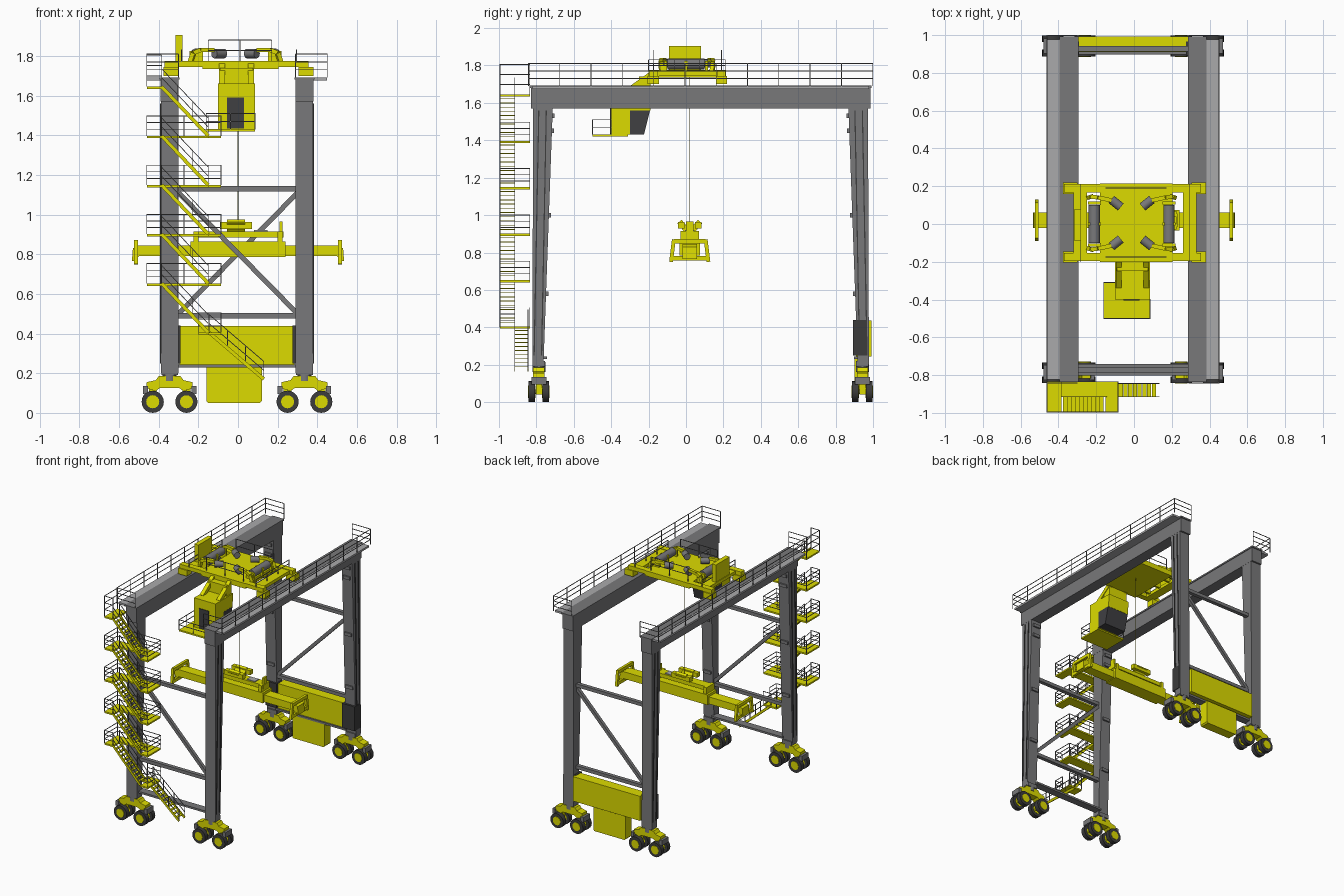
import bpy
import bmesh
import math
from mathutils import Vector, Matrix

default_cube = bpy.data.objects.get("Cube")
if default_cube:
    bpy.data.objects.remove(default_cube, do_unlink=True)


def material(name, red, green, blue):
    mat = bpy.data.materials.new(name)
    mat.use_nodes = True
    colour = (red, green, blue, 1)
    mat.diffuse_color = colour
    mat.node_tree.nodes["Principled BSDF"].inputs["Base Color"].default_value = colour
    return mat


yellow = material("safety yellow", .72, .71, 0)
steel = material("steel grey", .19, .19, .195)
pale = material("walkway grey", .4, .4, .41)
railing = material("railing grey", .19, .19, .19)
black = material("tyre black", .045, .045, .045)
glass = material("dark glass", .05, .05, .055)
cable = material("cable olive", .2, .19, .01)


class Part:
    """Collects simple solids into one named object."""

    def __init__(self, name, mat):
        self.name, self.mat, self.bm = name, mat, bmesh.new()

    def box(self, xs, ys, zs):
        centre = Vector([sum(s) / 2 for s in (xs, ys, zs)])
        size = [abs(s[1] - s[0]) for s in (xs, ys, zs)]
        matrix = Matrix.Translation(centre) @ Matrix.Diagonal((*size, 1))
        bmesh.ops.create_cube(self.bm, size=1, matrix=matrix)

    def aligned(self, start, end):
        start, end = Vector(start), Vector(end)
        turn = (end - start).to_track_quat('Z', 'Y').to_matrix().to_4x4()
        return Matrix.Translation((start + end) / 2) @ turn, (end - start).length

    def bar(self, start, end, width, depth=None):
        matrix, length = self.aligned(start, end)
        scale = Matrix.Diagonal((width, depth or width, length, 1))
        bmesh.ops.create_cube(self.bm, size=1, matrix=matrix @ scale)

    def rod(self, start, end, radius, sides=16):
        matrix, length = self.aligned(start, end)
        bmesh.ops.create_cone(self.bm, cap_ends=True, segments=sides, radius1=radius,
                              radius2=radius, depth=length, matrix=matrix)

    def prism(self, axis, profile, low, high):
        def place(point, level):
            coords = list(point)
            coords.insert(axis, level)
            return self.bm.verts.new(coords)
        ends = [[place(p, level) for p in profile] for level in (low, high)]
        for ring in ends:
            self.bm.faces.new(ring)
        for i in range(len(profile)):
            j = (i + 1) % len(profile)
            self.bm.faces.new((ends[0][i], ends[0][j], ends[1][j], ends[1][i]))

    def rail(self, path, height=.11, spacing=.16, bars=3):
        up = Vector((0, 0, height))
        for a, b in zip(path, path[1:]):
            a, b = Vector(a), Vector(b)
            for k in range(1, bars + 1):
                self.bar(a + up * k / bars, b + up * k / bars, .004)
            count = max(1, round((b - a).length / spacing))
            for k in range(count + 1):
                foot = a.lerp(b, k / count)
                self.bar(foot, foot + up, .004)

    def finish(self, smooth=False):
        bmesh.ops.recalc_face_normals(self.bm, faces=self.bm.faces)
        mesh = bpy.data.meshes.new(self.name)
        self.bm.to_mesh(mesh)
        self.bm.free()
        mesh.materials.append(self.mat)
        obj = bpy.data.objects.new(self.name, mesh)
        bpy.context.collection.objects.link(obj)
        if smooth:
            bpy.ops.object.select_all(action='DESELECT')
            bpy.context.view_layer.objects.active = obj
            obj.select_set(True)
            bpy.ops.object.shade_smooth_by_angle(angle=math.radians(35))


MID = .078                     # gantry centre along y
SIDES = ((-.345, -1), (.335, 1))   # leg centre x and outward direction
ENDS = (-1, 1)

# Portal frame: tapered legs, girders, walkways
legs, girders = Part("legs", steel), Part("girders", steel)
walks, rails = Part("walkways", pale), Part("walkway_railings", railing)
conduits = Part("leg_conduits", black)
for x, out in SIDES:
    for end in ENDS:
        taper = [(MID + end * d, z) for d, z in ((.9, .2), (.84, .2), (.79, 1.58), (.895, 1.58))]
        legs.prism(0, taper, x - .044, x + .044)
        for z in (.58, 1, 1.45, 1.53):
            d = .84 - .036 * (z - .2) - .004
            legs.box((x - .03, x + .03), (MID + end * (d - .008), MID + end * (d + .02)), (z - .012, z + .012))
        for s in (-.02, .02):
            conduits.bar((x + out * .046, MID + end * .87 + s, .25),
                         (x + out * .046, MID + end * .845 + s, 1.56), .006)
    girders.box((x - .045, x + .045), (MID - .908, MID + .908), (1.57, 1.685))
    girders.box((x - .05, x + .05), (MID - .915, MID + .915), (1.68, 1.692))
    edge = x + out * .115
    walks.box((x + out * .045, edge), (MID - .9, MID + .9), (1.675, 1.69))
    inner = x - out * .045
    rails.rail([(inner, MID - .92, 1.69), (edge, MID - .92, 1.69),
                (edge, MID + .92, 1.69), (inner, MID + .92, 1.69)], .12, .17)

# End bracing and sills
braces = Part("end_braces", steel)
for end in ENDS:
    y = MID + end * .85
    for z in (.49, 1.13):
        braces.box((-.31, .3), (y - .015, y + .015), (z - .013, z + .013))
    braces.bar((.3 * end, y, 1.11), (-.3 * end, y, .5), .025)
    braces.box((-.31, .3), (y - .03, y + .03), (.23, .245))
for part in (legs, girders, walks, rails, conduits, braces):
    part.finish()

# Power pack and tank on the rear end
pack = Part("power_pack", yellow)
pack.box((-.295, .285), (.91, .992), (.245, .437))
pack.finish()
tank = Part("rear_tank", yellow)
tank.prism(1, [(-.16, .06), (-.15, .05), (.11, .05), (.12, .06), (.12, .235), (-.16, .235)], .9, .975)
tank.finish()
# Dark cabinets wrapped round the rear leg feet
cabinets = Part("leg_cabinets", black)
for xs in ((-.385, -.29), (.275, .384)):
    cabinets.box(xs, (.893, .966), (.25, .44))
cabinets.finish()

# Bogies with twin wheels
frames, tyres = Part("bogie_frames", yellow), Part("tyres", black)
hubs, fittings = Part("wheel_hubs", yellow), Part("bogie_fittings", steel)
half = [(0, .185), (.055, .185), (.07, .165), (.115, .155), (.118, .125), (.07, .11), (.05, .125), (0, .125)]
for x, out in SIDES:
    for end in ENDS:
        y = MID + end * .865
        outline = half + [(-u, z) for u, z in reversed(half[1:-1])]
        frames.prism(1, [(x + u, z) for u, z in outline], y - .03, y + .03)
        fittings.rod((x, y, .16), (x, y, .215), .035)
        fittings.box((x - .042, x + .042), (y - .034, y + .034), (.19, .22))
        for s in ENDS:
            wx = x + s * .085
            fittings.box((wx + s * .025, wx + s * .05), (y - .04, y + .04), (.095, .135))
            fittings.rod((wx, y - .05, .056), (wx, y + .05, .056), .012)
            frames.box((wx - .02, wx + .02), (y - .016, y + .016), (.04, .135))
            for side in ENDS:
                a, b = y + side * .02, y + side * .055
                tyres.rod((wx, a, .056), (wx, b, .056), .056, 20)
                hubs.rod((wx, a - side * .002, .056), (wx, b + side * .003, .056), .033)
frames.finish()
for part in (tyres, hubs, fittings):
    part.finish(smooth=True)

# Stair tower: landings, flights and handrails
landings, flights = Part("stair_landings", yellow), Part("stair_flights", yellow)
hand = Part("stair_handrails", railing)
OUTER, INNER, WALL = -.995, -.915, -.835
LEFT, RIGHT, STEP = -.46, -.085, .248


def flight(x0, x1, z0, z1, y0, y1):
    steps = 11
    for y in (y0, y1):
        flights.bar((x0, y, z0), (x1, y, z1), .004, .018)
        hand.rail([(x0, y, z0), (x1, y, z1)], .09, .11, 2)
    for k in range(1, steps):
        x, z = x0 + (x1 - x0) * k / steps, z0 + (z1 - z0) * k / steps
        flights.box((x - .011, x + .011), (y0, y1), (z - .002, z + .002))


for level in range(6):
    z = .405 + STEP * level
    start = -.2 if level == 0 else LEFT
    top = level == 5
    finish_x = -.38 if top else RIGHT
    landings.box((start, finish_x), (INNER, WALL), (z - .012, z))
    if level:
        landings.box((LEFT, -.385), (OUTER, INNER), (z - .012, z))
        hand.rail([(LEFT, WALL, z), (LEFT, OUTER, z), (-.385, OUTER, z)], .16 if top else .1)
        flight(-.385, -.15, z, z - STEP, OUTER, INNER)
    if not top:
        landings.box((-.15, RIGHT), (OUTER, INNER), (z - .012, z))
        hand.rail([(-.15, OUTER, z), (RIGHT, OUTER, z), (RIGHT, INNER if level == 0 else WALL, z)], .1)
        hand.rail([(start, WALL, z), (RIGHT, WALL, z)], .1)
flight(RIGHT - .06, .13, .405, .17, INNER, WALL - .01)
for part in (landings, flights, hand):
    part.finish()

# Trolley: deck, end trucks, bent arms and hoist drums
trolley, motors = Part("trolley_frame", yellow), Part("hoist_motors", steel)
trolley.box((-.18, .205), (-.2, .215), (1.735, 1.775))
trolley_rail = Part("trolley_railings", railing)
for y in (-.175, .19):
    trolley.box((-.37, .355), (y - .022, y + .022), (1.745, 1.775))
    for x in (-.345, .335):
        trolley.box((x - .03, x + .045), (y - .03, y + .03), (1.7, 1.745))
    trolley_rail.rail([(-.15, y, 1.775), (.17, y, 1.775)], .105, .16, 2)
for x in (-.285, .295):
    trolley.box((x - .035, x + .035), (-.19, .2), (1.745, 1.77))
    trolley_rail.rail([(x, -.2, 1.77), (x, .21, 1.77)], .06, .14, 2)
for x, inward in ((-.21, 1), (.185, -1)):
    motors.rod((x, -.1, 1.808), (x, .1, 1.808), .03)
    for y in (-.11, 0, .11):
        trolley.box((x - .034, x + .034), (y - .008, y + .008), (1.75, 1.825))
    for y, side in ((-.1, -1), (.11, 1)):
        near, far = x + inward * .09, x + inward * .14
        motors.rod((near, y + side * .02, 1.812), (far, y - side * .02, 1.812), .024)
        bend = [(x - inward * .03, y + side * .03, 1.77), (x - inward * .015, y + side * .035, 1.815),
                (x + inward * .02, y + side * .03, 1.83), (near, y + side * .015, 1.83)]
        for a, b in zip(bend, bend[1:]):
            trolley.bar(a, b, .022)
trolley.box((-.315, -.28), (-.09, .08), (1.75, 1.905))
trolley.finish()
trolley_rail.finish()
motors.finish(smooth=True)

# Operator cabin hung in front of the trolley
cabin, panes = Part("cabin", yellow), Part("cabin_windows", glass)
cabin.box((-.1, .085), (-.4, -.3), (1.43, 1.66))
cabin.prism(0, [(-.3, 1.56), (-.19, 1.56), (-.18, 1.66), (-.3, 1.66)], -.1, .085)
cabin.box((-.16, .085), (-.5, -.31), (1.42, 1.432))
for x in (-.08, .065):
    cabin.bar((x, -.33, 1.65), (x, -.19, 1.75), .03)
cabin.box((-.09, .075), (-.25, -.19), (1.655, 1.74))
cabin.finish()
panes.prism(0, [(-.3, 1.43), (-.225, 1.43), (-.192, 1.56), (-.3, 1.56)], -.101, .086)
panes.box((-.055, .03), (-.405, -.4), (1.435, 1.59))
panes.finish()
cabin_rail = Part("cabin_railing", railing)
cabin_rail.rail([(-.1, -.31, 1.43), (-.16, -.31, 1.43), (-.16, -.5, 1.43),
                 (.085, -.5, 1.43), (.085, -.4, 1.43)], .08, .12, 2)
cabin_rail.finish()

# Spreader and headblock on the hoist rope
spreader, sheaves = Part("spreader", yellow), Part("headblock", yellow)
CY = .02
spreader.box((-.24, .24), (CY - .055, CY + .055), (.785, .865))
for s in ENDS:
    spreader.prism(1, [(s * u, z) for u, z in ((.2, .79), (.2, .845), (.5, .845), (.53, .83),
                   (.535, .765), (.52, .765), (.5, .79))], CY - .04, CY + .04)
    for reach, z in ((.085, .86), (.1, .77)):
        spreader.box((s * .505, s * .525), (CY - reach, CY + reach), (z - .012, z + .012))
    for side in ENDS:
        spreader.bar((s * .515, CY + side * .1, .75), (s * .515, CY + side * .085, .87), .02)
    sheaves.box((s * .2, s * .225), (CY - .05, CY + .05), (.86, .915))
    sheaves.bar((-.09, CY + s * .045, .945), (.07, CY + s * .045, .945), .035, .035)
    sheaves.bar((-.01, CY, .9), (-.01, CY + s * .055, .965), .09, .03)
sheaves.box((-.22, .23), (CY - .035, CY + .035), (.885, .915))
sheaves.box((.21, .225), (CY - .02, CY + .02), (.87, .965))
spreader.finish()
sheaves.finish()
plate = Part("headblock_plate", pale)
plate.box((.08, .15), (CY - .025, CY + .025), (.914, .921))
plate.finish()
rope = Part("hoist_rope", cable)
rope.rod((0, CY, .91), (0, CY, 1.74), .002, 6)
rope.finish()
